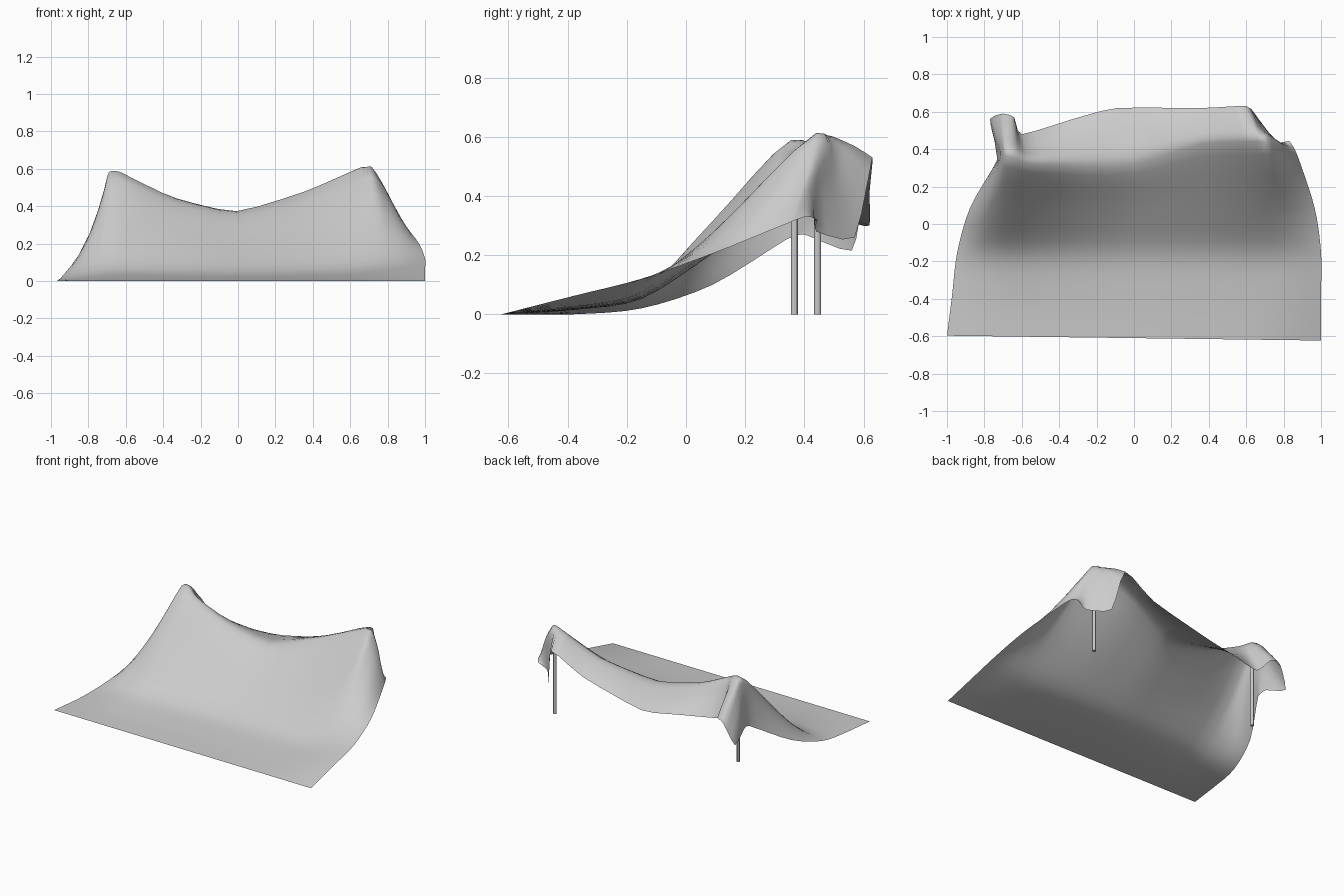
import bpy, bmesh
from mathutils import Vector

if "Cube" in bpy.data.objects:
    bpy.data.objects.remove(bpy.data.objects["Cube"])

# Guide rows of the cloth, left to right, twelve points each
front_x = [-1, -.86, -.73, -.63, -.53, -.33, 0, .38, .62, .78, .91, 1]
apron_z = [0, .008, .014, .016, .016, .015, .015, .018, .025, .04, .055, .062]
low_x = [-.945, -.83, -.72, -.63, -.53, -.33, 0, .38, .62, .78, .91, 1]
low_z = [.02, .05, .068, .072, .068, .06, .052, .06, .075, .095, .115, .12]
slope_x = [-.875, -.79, -.72, -.64, -.54, -.33, 0, .38, .66, .77, .88, .965]
slope_z = [.10, .24, .305, .315, .295, .25, .205, .225, .27, .275, .245, .205]
ridge = [(-.735, .335, .25), (-.715, .355, .48), (-.69, .365, .583), (-.635, .35, .585),
         (-.56, .325, .548), (-.33, .312, .44), (0, .32, .367), (.36, .43, .474), (.66, .44, .60),
         (.715, .44, .61), (.785, .42, .50), (.88, .35, .31)]
back = [(-.74, .425, .26), (-.77, .56, .215), (-.70, .59, .36), (-.64, .57, .375),
        (-.60, .48, .325), (-.33, .56, .31), (-.09, .62, .30), (.36, .62, .41), (.60, .63, .53),
        (.66, .57, .26), (.76, .44, .28), (.83, .445, .32)]

n = len(front_x)
rows = [[Vector((x, -.61 - .013 * x, 0)) for x in front_x],
        [Vector(((front_x[i] + low_x[i]) / 2, -.38, apron_z[i])) for i in range(n)],
        [Vector((low_x[i], -.15, low_z[i])) for i in range(n)],
        [Vector((slope_x[i], .09, slope_z[i])) for i in range(n)],
        [Vector(p) for p in ridge]]
# Shoulder row bulging outwards between ridge and back hem
rows.append([(Vector(a) + Vector(b)) / 2 + Vector((0, .01, .015)) for a, b in zip(ridge, back)])
rows.append([Vector(p) for p in back])


def smooth_line(pts, steps, tension):
    """Cardinal spline through the points."""
    out = []
    for i in range(len(pts) - 1):
        a, b = pts[i], pts[i + 1]
        ta = (b - pts[max(i - 1, 0)]) * tension
        tb = (pts[min(i + 2, len(pts) - 1)] - a) * tension
        # limit tangents where spacing is uneven
        lim = (b - a).length
        for t in (ta, tb):
            if t.length > lim:
                t *= lim / t.length
        for k in range(steps):
            s = k / steps
            out.append(a * (2*s**3 - 3*s**2 + 1) + ta * (s**3 - 2*s**2 + s)
                       + b * (3*s**2 - 2*s**3) + tb * (s**3 - s**2))
    return out + [pts[-1]]


# Draped cloth
across = [smooth_line(r, 3, .3) for r in rows]
columns = [smooth_line([r[i] for r in across], 4, .45) for i in range(len(across[0]))]
bm = bmesh.new()
grid = [[bm.verts.new((p.x, p.y, max(p.z, 0))) for p in col] for col in columns]
for a, b in zip(grid, grid[1:]):
    for j in range(len(a) - 1):
        bm.faces.new((a[j], b[j], b[j + 1], a[j + 1]))
mesh = bpy.data.meshes.new("draped_cloth")
bm.to_mesh(mesh)
bm.free()
mesh.shade_smooth()
cloth = bpy.data.objects.new("draped_cloth", mesh)
bpy.context.collection.objects.link(cloth)

# Support poles
for name, x, y, h in (("left_pole", -.66, .366, .575), ("right_pole", .70, .445, .60)):
    bpy.ops.mesh.primitive_cylinder_add(vertices=12, radius=.012, depth=h, location=(x, y, h / 2))
    pole = bpy.context.object
    pole.name = name
    bpy.ops.object.shade_smooth_by_angle()
